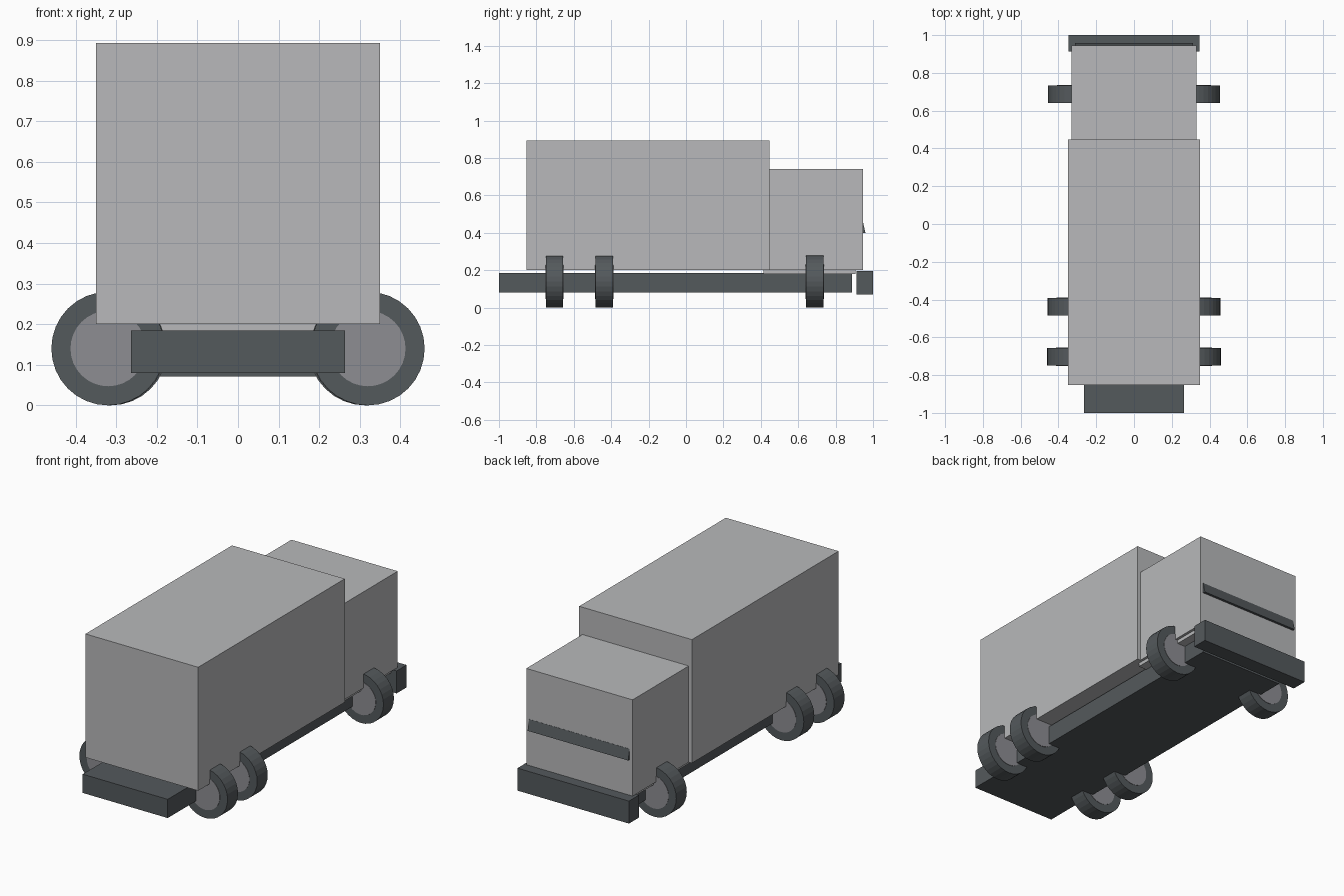
import bpy
import bmesh
from math import radians
from mathutils import Matrix

if "Cube" in bpy.data.objects:
    bpy.data.objects.remove(bpy.data.objects["Cube"])


def material(name, rgb):
    mat = bpy.data.materials.new(name)
    mat.use_nodes = True
    mat.diffuse_color = (*rgb, 1)
    mat.node_tree.nodes["Principled BSDF"].inputs["Base Color"].default_value = (*rgb, 1)
    return mat


body = material("light grey body", (0.48, 0.485, 0.495))
dark = material("dark slate", (0.088, 0.1, 0.107))
hub = material("mid grey hub", (0.27, 0.27, 0.29))


def finish(bm, name, mat):
    bmesh.ops.recalc_face_normals(bm, faces=bm.faces)
    mesh = bpy.data.meshes.new(name)
    bm.to_mesh(mesh)
    bm.free()
    mesh.materials.append(mat)
    obj = bpy.data.objects.new(name, mesh)
    bpy.context.collection.objects.link(obj)
    return obj


def prism(name, half_width, profile, mat):
    """Extrude a (y, z) side profile symmetrically across x."""
    bm = bmesh.new()
    face = bm.faces.new([bm.verts.new((-half_width, y, z)) for y, z in profile])
    ext = bmesh.ops.extrude_face_region(bm, geom=[face])
    verts = [v for v in ext["geom"] if isinstance(v, bmesh.types.BMVert)]
    bmesh.ops.translate(bm, verts=verts, vec=(2 * half_width, 0, 0))
    return finish(bm, name, mat)


def block(name, half_width, y0, y1, z0, z1, mat):
    return prism(name, half_width, [(y0, z0), (y1, z0), (y1, z1), (y0, z1)], mat)


def disc(name, x, y, z, radius, depth, mat):
    """Cylinder whose axis runs along y."""
    bm = bmesh.new()
    bmesh.ops.create_cone(bm, cap_ends=True, segments=32, radius1=radius,
                          radius2=radius, depth=depth,
                          matrix=Matrix.Rotation(radians(90), 4, "X"))
    obj = finish(bm, name, mat)
    obj.location = (x, y, z)
    return obj


# Body
block("cargo_box", 0.35, -0.853, 0.447, 0.2, 0.893, body)
block("cab", 0.33, 0.447, 0.945, 0.2, 0.74, body)
block("cab_floor", 0.315, 0.415, 0.905, 0.18, 0.2, body)

# Chassis, bumper and sloped trim across the cab
block("chassis", 0.264, -1.0, 0.887, 0.08, 0.185, dark)
block("bumper", 0.346, 0.912, 1.0, 0.071, 0.197, dark)
prism("cab_trim", 0.312, [(0.943, 0.4), (0.959, 0.4), (0.946, 0.46), (0.943, 0.46)], dark)

# Three pairs of wheels
axles = {"cargo_end": (-0.703, 0.32), "cargo_middle": (-0.437, 0.318), "cab_end": (0.688, 0.314)}
for axle, (y, x) in axles.items():
    for side, sign in (("left", 1), ("right", -1)):
        disc(f"{axle}_tyre_{side}", sign * x, y, 0.14, 0.14, 0.093, dark)
        disc(f"{axle}_hub_{side}", sign * x, y, 0.14, 0.093, 0.097, hub)
